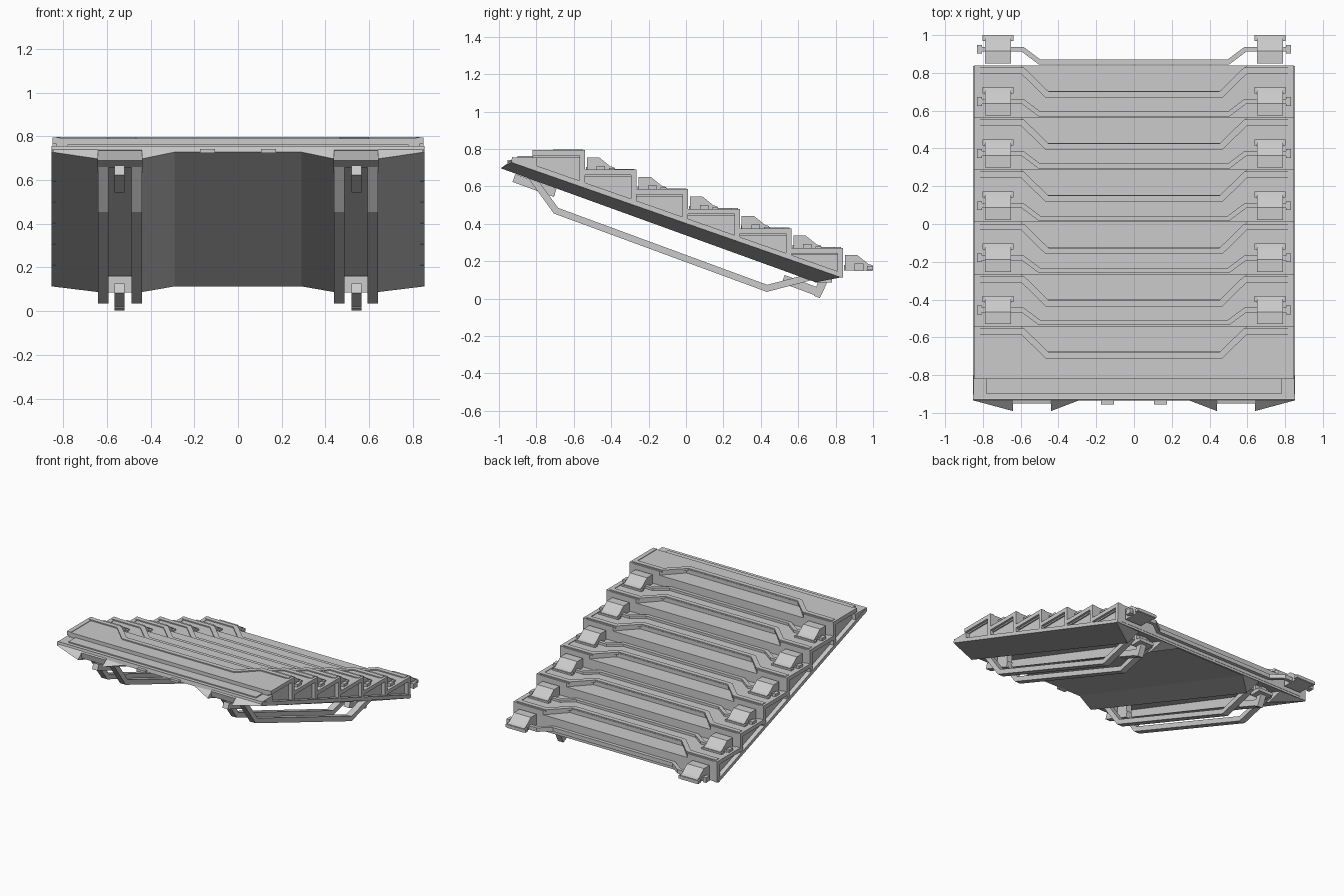
import bpy, bmesh
from mathutils import Vector

if "Cube" in bpy.data.objects:
    bpy.data.objects.remove(bpy.data.objects["Cube"])

def make(name, rings):
    """Closed solid from two matching rings of 3D points."""
    bm = bmesh.new()
    a, b = [[bm.verts.new(p) for p in r] for r in rings]
    n = len(a)
    bm.faces.new(a)
    bm.faces.new(b[::-1])
    for i in range(n):
        j = (i + 1) % n
        bm.faces.new((a[i], b[i], b[j], a[j]))
    bmesh.ops.recalc_face_normals(bm, faces=bm.faces)
    me = bpy.data.meshes.new(name)
    bm.to_mesh(me)
    bm.free()
    ob = bpy.data.objects.new(name, me)
    bpy.context.collection.objects.link(ob)
    return ob

def prism_x(name, pts, x0, x1):          # pts are (y, z)
    return make(name, [[(x, y, z) for y, z in pts] for x in (x0, x1)])

def prism_z(name, pts, z0, z1):          # pts are (x, y)
    return make(name, [[(x, y, z) for x, y in pts] for z in (z0, z1)])

def box(name, x0, x1, y0, y1, z0, z1):
    return prism_z(name, [(x0, y0), (x1, y0), (x1, y1), (x0, y1)], z0, z1)

def ribbon(path, t):
    """Outline of a mitred strip of thickness t along an open 2D path."""
    p = [Vector(q) for q in path]
    left, right = [], []
    for i, q in enumerate(p):
        d0 = (q - p[max(i - 1, 0)]).normalized()
        d1 = (p[min(i + 1, len(p) - 1)] - q).normalized()
        n0, n1 = Vector((-d0.y, d0.x)), Vector((-d1.y, d1.x))
        n = (n0 + n1).normalized()
        ref = n1 if n1.length > 0 else n0
        o = n * (t / 2 / max(n.dot(ref), 0.3))
        left.append(tuple(q + o))
        right.append(tuple(q - o))
    return left + right[::-1]

def sloped(name, section):
    """Sweep an (x, depth) section along the underside slope."""
    front = [(x, -.93 - 1.1 * max(d, 0), .73 - .6 * d) for x, d in section]
    rear = [(x, .836 - 2.6 * max(d, 0), .115 - .5 * d) for x, d in section]
    return make(name, [front, rear])

def slope_z(y):
    return .73 - .348 * (y + .93)

N, RUN, DROP = 6, .276, .1045
edge = [-.54 + RUN * k for k in range(N)]
top = [.79 - DROP * k for k in range(N + 1)]
SHELF = .03

# stair core with low shelves in the middle of each step
prof = [(-.82, .70)]
y = -.82
for k in range(N):
    prof += [(y, top[k] - SHELF), (edge[k], top[k] - SHELF)]
    y = edge[k]
prof.append((y, .13))
prism_x("stair_core", prof, -.82, .82)

# sloping base slab and underside panels
sloped("base_slab", [(-.853, 0), (.853, 0), (.853, -.045), (-.853, -.045)])
sloped("centre_underside", [(-.44, -.01), (-.44, .055), (-.29, .003), (.29, .003), (.44, .055), (.44, -.01)])

# front landing ledge
prism_x("landing_ledge", [(-.935, .728), (-.93, .755), (-.80, .755), (-.80, .69)], -.85, .85)
box("landing_strip", -.78, .78, -.90, -.815, .75, .763)

for k in range(N):
    y0 = edge[k - 1] if k else -.82
    y1, t = edge[k], top[k]
    # tread plate with notched nose
    prism_z("tread", [(-.83, y0), (.83, y0), (.83, y1), (.60, y1), (.47, y1 - .135),
                      (-.47, y1 - .135), (-.60, y1), (-.83, y1)], t - SHELF - .005, t)
    # raised nosing trim
    nose = [(-.83, y1 - .028), (-.59, y1 - .028), (-.46, y1 - .155),
            (.46, y1 - .155), (.59, y1 - .028), (.83, y1 - .028)]
    prism_z("nosing_trim", ribbon(nose, .034), t - .01, t + .008)
    # bar along the foot of the riser
    zb = top[k + 1]
    bar = [(-.83, y1 + .085), (-.59, y1 + .085), (-.50, y1 + .018),
           (.50, y1 + .018), (.59, y1 + .085), (.83, y1 + .085)]
    prism_z("riser_bar", ribbon(bar, .026), zb - .012, zb + .018)
    for s in (1, -1):
        # side frame of each step
        box("side_rail", s * .815, s * .848, y0, y1, t - .025, t + .004)
        prism_x("side_post", [(y1 - .03, slope_z(y1)), (y1, slope_z(y1)), (y1, t), (y1 - .03, t)],
                s * .815, s * .848)
        # hooded bracket
        hood = [(.01, -.012), (.01, .07), (.075, .07), (.135, .022),
                (.157, .016), (.157, -.014), (.125, -.014)]
        prism_x("step_bracket", [(y1 + a, zb + b) for a, b in hood], s * .65, s * .79)
        box("bracket_foot", s * .637, s * .803, y1 + .128, y1 + .16, zb - .01, zb + .012)
        box("bar_end", s * .805, s * .83, y1 + .062, y1 + .108, zb - .014, zb + .024)

for s in (1, -1):
    sloped("outer_underside", [(s * .853, -.02), (s * .853, .003), (s * .64, .055), (s * .64, -.02)])
    # pair of bent support rails
    rail = ribbon([(-.84, .67), (-.695, .47), (.433, .055), (.72, .13)], .036)
    for x in (.4625, .6175):
        prism_x("support_rail", rail, s * (x - .024), s * (x + .024))
    # end caps, struts and cross bar between the rails
    prism_x("rail_cap", [(-.95, .735), (-.94, .69), (-.84, .655), (-.80, .70), (-.90, .745)],
            s * .44, s * .64)
    prism_x("upper_strut", ribbon([(-.92, .645), (-.70, .565)], .045), s * .52, s * .565)
    prism_x("upper_strut_leg", [(-.80, .61), (-.80, .68), (-.70, .65), (-.70, .55)], s * .52, s * .565)
    prism_x("lower_strut", ribbon([(.52, .105), (.72, .03)], .045), s * .52, s * .565)
    prism_x("lower_strut_leg", [(.715, .003), (.685, .015), (.72, .15), (.76, .15), (.75, .075)],
            s * .52, s * .565)
    box("rail_cross_bar", s * .48, s * .60, .69, .78, .085, .11)
    box("rail_cross_block", s * .48, s * .60, .69, .74, .10, .16)
    # small front tabs
    box("front_tab", s * .105, s * .175, -.955, -.91, .724, .742)
